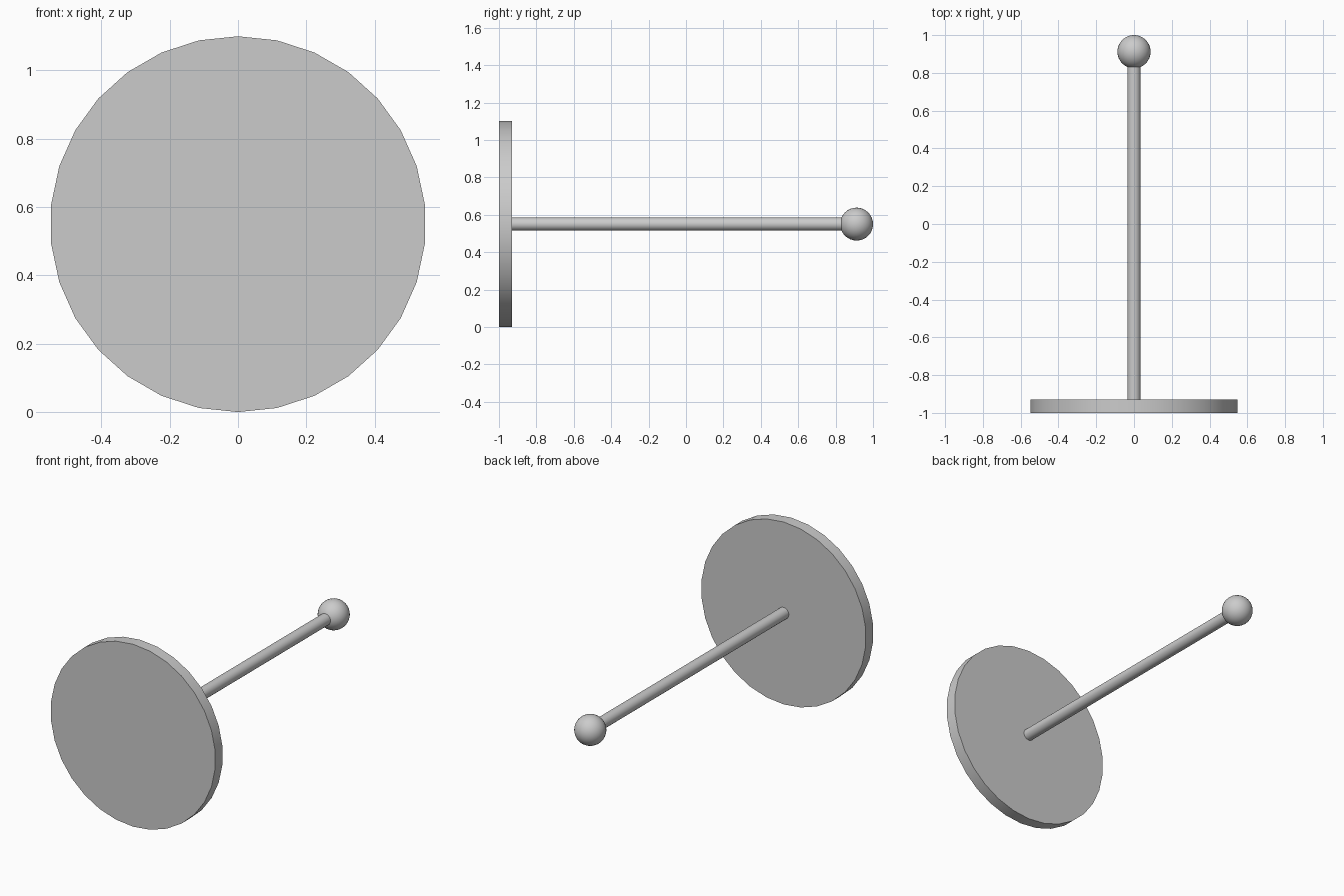
import bpy
import math

cube = bpy.data.objects.get("Cube")
if cube:
    bpy.data.objects.remove(cube, do_unlink=True)

AXIS_Z = 0.55   # height of the shared axis
SIDES = 30

grey = bpy.data.materials.new("plain_grey")
grey.use_nodes = True
colour = (0.6, 0.6, 0.6, 1)
grey.diffuse_color = colour
grey.node_tree.nodes["Principled BSDF"].inputs["Base Color"].default_value = colour


def finish(name):
    """Name, colour and shade the part just added."""
    part = bpy.context.object
    part.name = name
    part.data.materials.append(grey)
    bpy.ops.object.shade_smooth_by_angle(angle=math.radians(30))
    return part


def rod_along_y(name, radius, y_start, y_end):
    bpy.ops.mesh.primitive_cylinder_add(
        vertices=SIDES, radius=radius, depth=y_end - y_start,
        location=(0, (y_start + y_end) / 2, AXIS_Z),
        rotation=(math.pi / 2, 0, 0))
    return finish(name)


# Wide flat disc at the front
rod_along_y("disc", 0.55, -1.0, -0.93)

# Slim shaft running back into the ball
rod_along_y("shaft", 0.035, -0.93, 0.88)

# Ball at the back end
bpy.ops.mesh.primitive_uv_sphere_add(
    segments=32, ring_count=16, radius=0.088,
    location=(0, 0.912, AXIS_Z), rotation=(math.pi / 2, 0, 0))
finish("ball")
